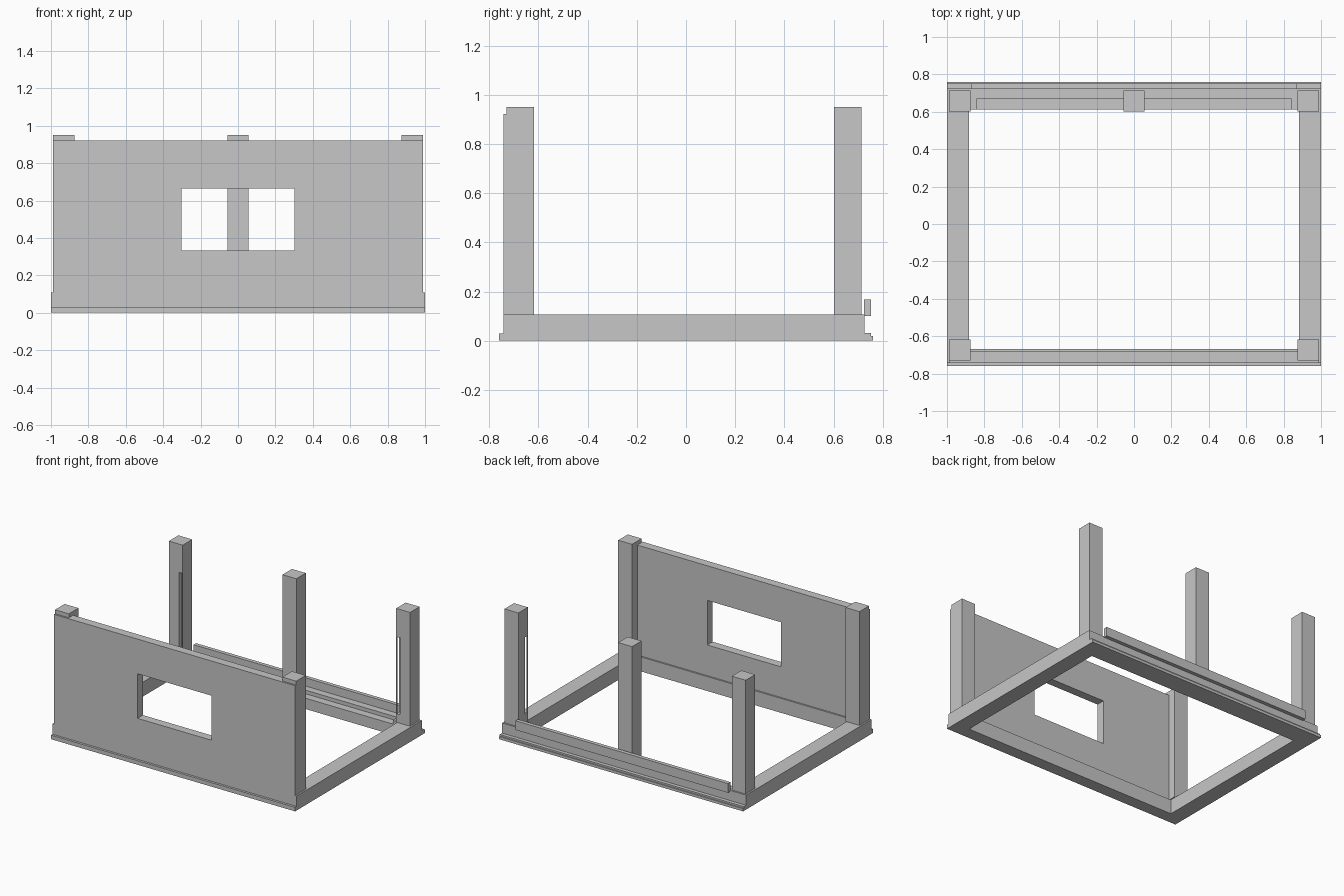
import bpy
import bmesh

cube = bpy.data.objects.get("Cube")
if cube:
    bpy.data.objects.remove(cube, do_unlink=True)

grey = bpy.data.materials.new("plain grey")
grey.use_nodes = True
colour = (0.57, 0.57, 0.57, 1)
grey.diffuse_color = colour
grey.node_tree.nodes["Principled BSDF"].inputs["Base Color"].default_value = colour


def prism(name, outline, low, high, axis):
    """Extrude an outline: (y, z) points along x, or (x, y) points along z."""
    def place(p, h):
        return (h, p[0], p[1]) if axis == "x" else (p[0], p[1], h)
    bm = bmesh.new()
    a = [bm.verts.new(place(p, low)) for p in outline]
    b = [bm.verts.new(place(p, high)) for p in outline]
    bm.faces.new(a)
    bm.faces.new(b)
    for i in range(len(a)):
        j = (i + 1) % len(a)
        bm.faces.new((a[i], a[j], b[j], b[i]))
    bmesh.ops.recalc_face_normals(bm, faces=bm.faces)
    mesh = bpy.data.meshes.new(name)
    bm.to_mesh(mesh)
    bm.free()
    mesh.materials.append(grey)
    obj = bpy.data.objects.new(name, mesh)
    bpy.context.collection.objects.link(obj)
    return obj


def box(name, x0, x1, y0, y1, z0, z1):
    return prism(name, [(x0, y0), (x1, y0), (x1, y1), (x0, y1)], z0, z1, "z")


def cut(obj, cutter):
    mod = obj.modifiers.new("cut", "BOOLEAN")
    mod.operation = "DIFFERENCE"
    mod.solver = "EXACT"
    mod.object = cutter
    cutter.hide_render = True
    bpy.context.view_layer.objects.active = obj
    bpy.ops.object.modifier_apply(modifier=mod.name)
    bpy.data.objects.remove(cutter, do_unlink=True)


RAIL_TOP, POST_TOP = 0.107, 0.95

# Base frame: front rail with a lip, back rail with a double lip, side rails
prism("front_rail", [(-0.76, 0), (-0.668, 0), (-0.668, RAIL_TOP), (-0.743, RAIL_TOP),
                     (-0.743, 0.03), (-0.76, 0.03)], -1, 1, "x")
back_rail = prism("back_rail", [(0.612, 0), (0.76, 0), (0.76, 0.02), (0.752, 0.02),
                                (0.752, 0.032), (0.725, 0.032), (0.725, RAIL_TOP),
                                (0.612, RAIL_TOP)], -1, 1, "x")
cut(back_rail, box("rebate_cutter", -0.84, 0.84, 0.55, 0.67, 0.08, 0.2))
for side, s in (("left", 1), ("right", -1)):
    box(side + "_rail", *sorted((s * 0.883, s)), -0.668, 0.612, 0, RAIL_TOP)

# Raised strip along the back
box("back_sill", -0.87, 0.87, 0.723, 0.752, 0.10, 0.168)

# Front wall with its window opening
wall = box("front_wall", -0.988, 0.988, -0.743, -0.68, RAIL_TOP, 0.921)
cut(wall, box("window_cutter", -0.303, 0.302, -0.9, -0.5, 0.334, 0.664))

# Four corner posts and a middle post at the back
back_posts = {}
for side, s in (("left", 1), ("right", -1)):
    x0, x1 = sorted((s * 0.875, s * 0.988))
    box("front_post_" + side, x0, x1, -0.73, -0.618, RAIL_TOP, POST_TOP)
    back_posts[side] = box("back_post_" + side, x0, x1, 0.602, 0.713, RAIL_TOP, POST_TOP)
box("back_post_middle", -0.057, 0.056, 0.602, 0.713, 0.08, POST_TOP)

# Slots: open through the inner corner on the left, a closed groove on the right
cut(back_posts["left"], box("slot_cutter", 0.86, 0.907, 0.58, 0.636, 0.17, 0.74))
box("slot_edge", 0.875, 0.881, 0.602, 0.608, 0.17, 0.74)
cut(back_posts["right"], box("groove_cutter", -0.905, -0.881, 0.58, 0.632, 0.17, 0.74))
